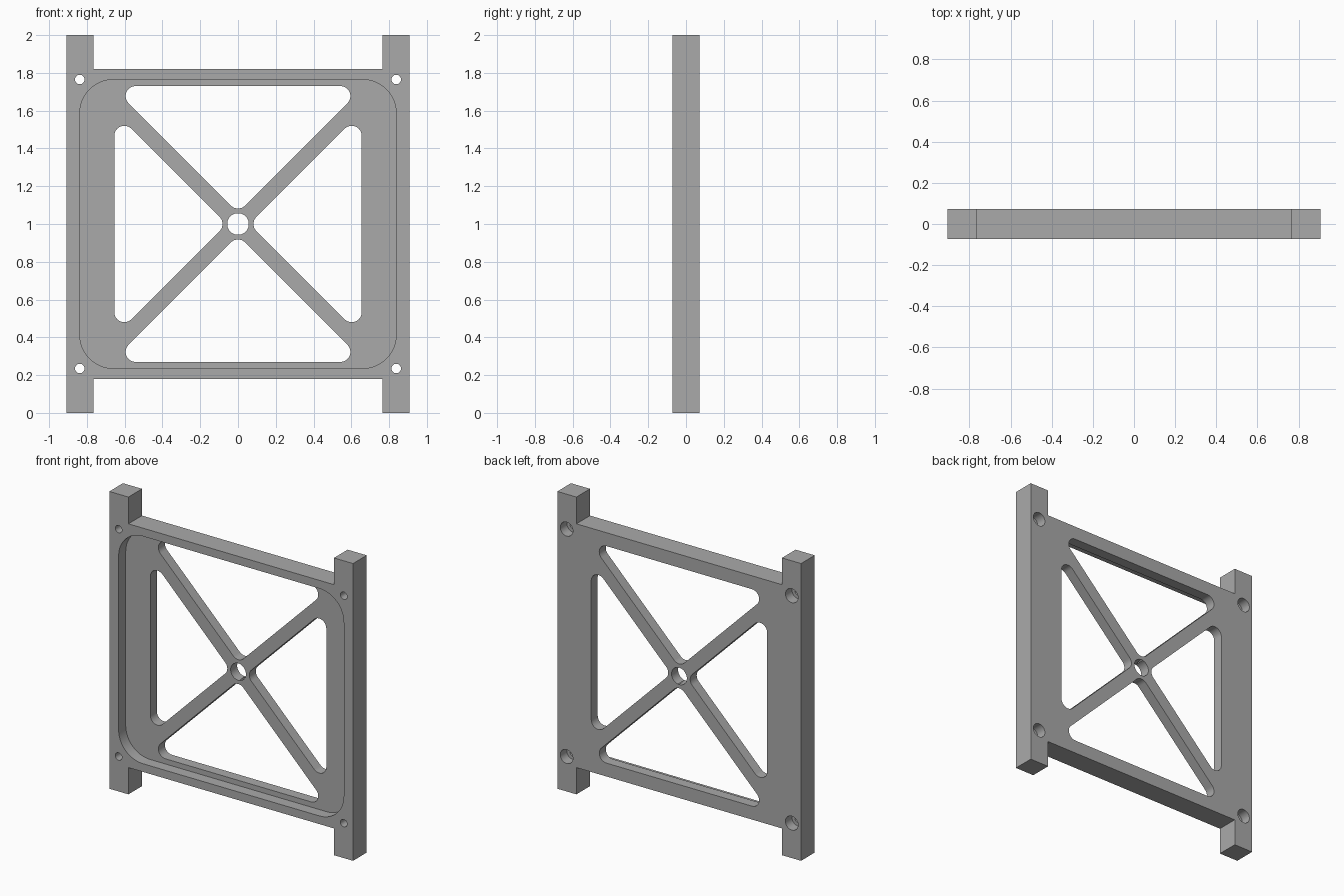
import bpy
import bmesh
from math import pi, cos, sin, tan
from mathutils import Vector

default = bpy.data.objects.get("Cube")
if default:
    bpy.data.objects.remove(default, do_unlink=True)

HALF_DEPTH = 0.0725
POCKET_FLOOR = 0.003
MID = 1.0            # height of the frame centre

grey = bpy.data.materials.new("plain grey")
grey.use_nodes = True
colour = (0.4, 0.4, 0.4, 1)
grey.diffuse_color = colour
grey.node_tree.nodes["Principled BSDF"].inputs["Base Color"].default_value = colour


def fillet(corners, radius, steps=12):
    """Round every corner of a convex outline."""
    points = []
    for i, corner in enumerate(corners):
        c = Vector(corner)
        to_prev = (Vector(corners[i - 1]) - c).normalized()
        to_next = (Vector(corners[(i + 1) % len(corners)]) - c).normalized()
        half = to_prev.angle(to_next) / 2
        centre = c + (to_prev + to_next).normalized() * radius / sin(half)
        start = c + to_prev * radius / tan(half) - centre
        end = c + to_next * radius / tan(half) - centre
        sweep = pi - 2 * half
        for k in range(steps + 1):
            t = k / steps
            points.append(centre + (start * sin((1 - t) * sweep)
                                    + end * sin(t * sweep)) / sin(sweep))
    return points


def circle(x, z, radius, steps=40):
    return [(x + radius * cos(2 * pi * k / steps),
             z + radius * sin(2 * pi * k / steps)) for k in range(steps)]


def prism(name, outline, front, back):
    """Extrude an x-z outline, measured from the frame centre, along y."""
    bm = bmesh.new()
    face = bm.faces.new([bm.verts.new((x, front, z + MID)) for x, z in outline])
    extruded = bmesh.ops.extrude_face_region(bm, geom=[face])
    moved = [v for v in extruded["geom"] if isinstance(v, bmesh.types.BMVert)]
    bmesh.ops.translate(bm, verts=moved, vec=(0, back - front, 0))
    bmesh.ops.recalc_face_normals(bm, faces=bm.faces)
    mesh = bpy.data.meshes.new(name)
    bm.to_mesh(mesh)
    bm.free()
    mesh.materials.append(grey)
    obj = bpy.data.objects.new(name, mesh)
    bpy.context.scene.collection.objects.link(obj)
    return obj


# Frame body: a panel whose side posts stick out above and below
post_out, post_in, rail = 0.907, 0.765, 0.82
quarter = [(post_out, 1.0), (post_in, 1.0), (post_in, rail)]
outline = (quarter + [(-x, z) for x, z in reversed(quarter)]
           + [(-x, -z) for x, z in quarter]
           + [(x, -z) for x, z in reversed(quarter)])
frame = prism("frame", outline, -HALF_DEPTH, HALF_DEPTH)

cutters = []


def cut(name, outline, front=-0.2, back=0.2):
    cutter = prism(name, outline, front, back)
    cutter.hide_render = True
    cutters.append(cutter)


# Shallow rounded pocket in the front
px, pz = 0.838, 0.765
cut("pocket_cutter", fillet([(px, pz), (-px, pz), (-px, -pz), (px, -pz)], 0.18),
    -0.2, POCKET_FLOOR)

# Four triangular windows leave the diagonal cross
tip, window_x, window_z, window_r = 0.06, 0.655, 0.73, 0.053
for side in (1, -1):
    w = window_z - tip
    cut("end_window_cutter",
        fillet([(0, side * tip), (w, side * window_z), (-w, side * window_z)], window_r))
    h = window_x - tip
    cut("side_window_cutter",
        fillet([(side * tip, 0), (side * window_x, h), (side * window_x, -h)], window_r))

# Hub hole, and screw holes counterbored from the back
cut("hub_hole_cutter", circle(0, 0, 0.057))
for sx in (1, -1):
    for sz in (1, -1):
        cut("screw_hole_cutter", circle(sx * px, sz * pz, 0.025))
        cut("counterbore_cutter", circle(sx * px, sz * pz, 0.047), POCKET_FLOOR, 0.2)

# Apply the cuts, then drop the cutters
for cutter in cutters:
    mod = frame.modifiers.new("cut", "BOOLEAN")
    mod.operation = "DIFFERENCE"
    mod.solver = "EXACT"
    mod.object = cutter
bpy.context.view_layer.update()
evaluated = frame.evaluated_get(bpy.context.evaluated_depsgraph_get())
result = bpy.data.meshes.new_from_object(evaluated)
frame.modifiers.clear()
frame.data = result
result.materials.clear()
result.materials.append(grey)
for polygon in result.polygons:
    polygon.material_index = 0
for cutter in cutters:
    bpy.data.objects.remove(cutter, do_unlink=True)

# Smooth the rounded walls and keep the edges crisp
bpy.ops.object.select_all(action="DESELECT")
frame.select_set(True)
bpy.context.view_layer.objects.active = frame
bpy.ops.object.shade_smooth_by_angle(angle=pi / 6)
